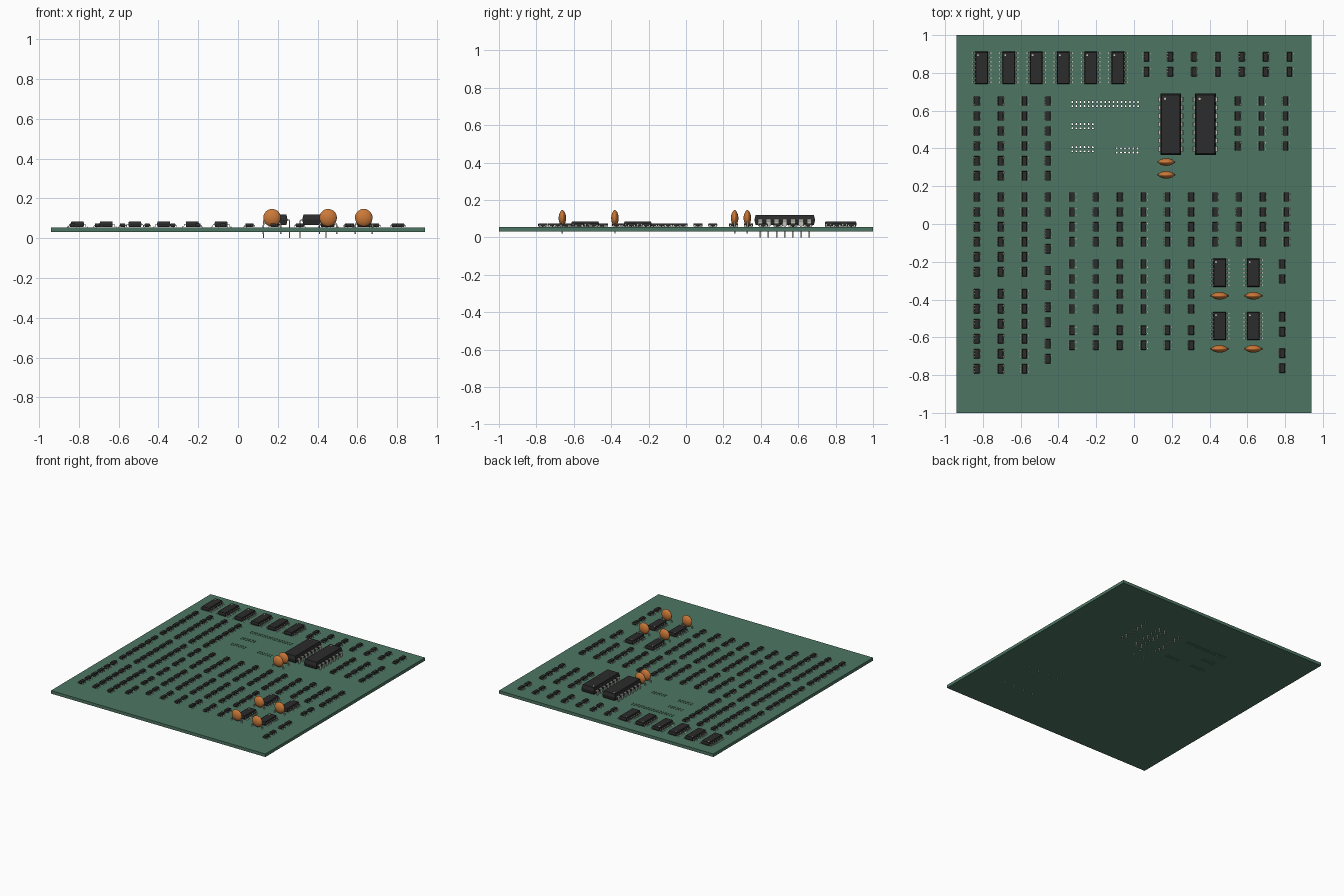
import bpy, bmesh, math
from mathutils import Vector, Matrix

if "Cube" in bpy.data.objects:
    bpy.data.objects.remove(bpy.data.objects["Cube"])

TOP, BOT = 0.055, 0.031      # circuit board surfaces
MM = 0.01717                 # one millimetre in model units


def material(name, rgb):
    m = bpy.data.materials.new(name)
    m.diffuse_color = (*rgb, 1)
    m.use_nodes = True
    m.node_tree.nodes["Principled BSDF"].inputs["Base Color"].default_value = m.diffuse_color
    return m


GREEN = material("board_green", (0.075, 0.18, 0.125))
BLACK = material("chip_black", (0.025, 0.025, 0.025))
METAL = material("lead_metal", (0.55, 0.55, 0.5))
ORANGE = material("capacitor_orange", (0.6, 0.19, 0.04))


def finish(bm, name, mats):
    bmesh.ops.recalc_face_normals(bm, faces=bm.faces)
    me = bpy.data.meshes.new(name)
    bm.to_mesh(me)
    bm.free()
    for m in mats:
        me.materials.append(m)
    return me


def place(me, name, x, y):
    ob = bpy.data.objects.new(name, me)
    ob.location = (x, y, 0)
    bpy.context.collection.objects.link(ob)
    return ob


def moulded_body(bm, w, l, z0, z1, draft):
    # chip body: widest at mid height, tapered above and below
    zm = (z0 + z1) / 2
    rings = []
    for z, d in ((z0, draft), (zm, 0), (z1, draft)):
        a, b = w / 2 - d, l / 2 - d
        rings.append([bm.verts.new((sx * a, sy * b, z))
                      for sx, sy in ((-1, -1), (1, -1), (1, 1), (-1, 1))])
    bm.faces.new(rings[0])
    bm.faces.new(rings[2])
    for r, s in zip(rings, rings[1:]):
        for i in range(4):
            bm.faces.new((r[i], r[(i + 1) % 4], s[(i + 1) % 4], s[i]))


def strip(bm, pts, thick, y, side, mat):
    # bent lead: pts are (x, z, width), swept in the xz plane
    rings = []
    for i, (x, z, w) in enumerate(pts):
        p, q = pts[max(i - 1, 0)], pts[min(i + 1, len(pts) - 1)]
        t = Vector((q[0] - p[0], q[1] - p[1])).normalized()
        n = Vector((-t.y, t.x)) * thick / 2
        rings.append([bm.verts.new((side * (x + s * n.x), y + v * w / 2, z + s * n.y))
                      for s, v in ((-1, -1), (1, -1), (1, 1), (-1, 1))])
    faces = [bm.faces.new(rings[0]), bm.faces.new(rings[-1])]
    for r, s in zip(rings, rings[1:]):
        for i in range(4):
            faces.append(bm.faces.new((r[i], r[(i + 1) % 4], s[(i + 1) % 4], s[i])))
    for f in faces:
        f.material_index = mat


def marker(bm, x, y, z, r):
    # shallow pin-one disc
    res = bmesh.ops.create_cone(bm, cap_ends=True, segments=12, radius1=r, radius2=r,
                                depth=0.001, matrix=Matrix.Translation((x, y, z)))
    for f in {f for v in res["verts"] for f in v.link_faces}:
        f.material_index = 1


def surface_chip(name, w, l, span, h, left, right, pitch, lead_w, dot):
    bm = bmesh.new()
    z0, z1 = TOP + 0.002, TOP + h
    moulded_body(bm, w, l, z0, z1, 0.1 * h)
    zm, a, b = (z0 + z1) / 2, w / 2, span / 2
    k = (b - a) * 0.35
    pts = [(a - 0.003, zm), (a + k, zm), (a + k * 1.5, TOP + 0.0015), (b, TOP + 0.0015)]
    for side, ys in ((-1, left), (1, right)):
        for y in ys:
            strip(bm, [(x, z, lead_w) for x, z in pts], 0.003, y * pitch, side, 1)
    if dot:
        marker(bm, -w * 0.28, l / 2 - 0.018, z1, 0.005)
    return finish(bm, name, [BLACK, METAL])


def centred(n):
    return [i - (n - 1) / 2 for i in range(n)]


so16 = surface_chip("wide_surface_chip", 3.9 * MM, 9.9 * MM, 6 * MM, 0.029,
                    centred(8), centred(8), 1.27 * MM, 0.0072, True)
so14 = surface_chip("surface_chip", 3.9 * MM, 8.65 * MM, 6 * MM, 0.029,
                    centred(7), centred(7), 1.27 * MM, 0.0072, True)
sot = surface_chip("tiny_chip", 1.6 * MM, 2.9 * MM, 2.6 * MM, 0.020,
                   (-1, 0, 1), (-1, 1), 0.95 * MM, 0.0068, False)

# through-hole chip with seven legs a side
bm = bmesh.new()
moulded_body(bm, 0.110, 0.324, 0.066, 0.120, 0.006)
for side in (-1, 1):
    for i in centred(7):
        strip(bm, [(0.050, 0.092, 0.026), (0.063, 0.092, 0.026), (0.0655, 0.088, 0.026),
                   (0.0655, 0.064, 0.026), (0.0655, 0.058, 0.009), (0.0655, 0.0, 0.008)],
              0.005, i * 2.54 * MM, side, 1)
marker(bm, -0.03, 0.135, 0.120, 0.006)
dip = finish(bm, "through_hole_chip", [BLACK, METAL])

# disc capacitor: lathed lens with two legs
bm = bmesh.new()
R, T, ZC, N = 0.044, 0.020, 0.103, 32
prof = [R * math.sin(a * math.pi / 16) for a in range(1, 9)]
half = [(r, T * max(0, 1 - (r / R) ** 2) ** 0.65) for r in prof]
loop = [(r, -t) for r, t in half] + [(r, t) for r, t in reversed(half[:-1])]
rings = [[bm.verts.new((r * math.cos(2 * math.pi * j / N), t,
                        ZC + r * math.sin(2 * math.pi * j / N))) for j in range(N)]
         for r, t in loop]
for r, s in zip(rings, rings[1:]):
    for j in range(N):
        bm.faces.new((r[j], r[(j + 1) % N], s[(j + 1) % N], s[j]))
for ring, y in ((rings[0], -T), (rings[-1], T)):
    tip = bm.verts.new((0, y, ZC))
    for j in range(N):
        bm.faces.new((ring[j], ring[(j + 1) % N], tip))
for f in bm.faces:
    f.smooth = True
for side in (-1, 1):
    strip(bm, [(0.026, 0.088, 0.007), (0.041, 0.072, 0.007), (0.0436, 0.064, 0.007),
               (0.0436, 0.022, 0.007)], 0.007, 0, side, 1)
cap = finish(bm, "disc_capacitor", [ORANGE, METAL])

# board with header holes cut through
bm = bmesh.new()
bmesh.ops.create_cube(bm, size=1, matrix=Matrix.Translation((0, 0, (TOP + BOT) / 2))
                      @ Matrix.Diagonal((1.88, 2.0, TOP - BOT, 1)))
board = place(finish(bm, "circuit_board", [GREEN]), "circuit_board", 0, 0)
bm = bmesh.new()
P = 1.27 * MM
for x0, y0, n in ((-0.327, 0.635, 17), (-0.327, 0.518, 6), (-0.327, 0.396, 6), (-0.091, 0.389, 6)):
    for i in range(n):
        for s in (-0.5, 0.5):
            bmesh.ops.create_cone(bm, cap_ends=True, segments=12, radius1=0.0052, radius2=0.0052,
                                  depth=0.1, matrix=Matrix.Translation((x0 + i * P, y0 + s * P, 0.043)))
cutter = place(finish(bm, "hole_cutter", [GREEN]), "hole_cutter", 0, 0)
cutter.hide_render = True
mod = board.modifiers.new("holes", "BOOLEAN")
mod.operation, mod.solver, mod.object = "DIFFERENCE", "EXACT", cutter
dg = bpy.context.evaluated_depsgraph_get()
board_mesh = bpy.data.meshes.new_from_object(board.evaluated_get(dg))
board.modifiers.clear()
board.data = board_mesh
bpy.data.objects.remove(cutter)


def grid(me, name, xs, ys):
    for x in xs:
        for y in ys:
            place(me, name, x, y)


def run(start, step, n):
    return [start + i * step for i in range(n)]


C, V = 0.1262, -0.0793       # column and row pitch of the tiny chips
# tiny chips: left columns, paired column, middle field, right groups
for y0 in (0.651, 0.143, -0.37):
    grid(sot, "tiny_chip", run(-0.832, C, 3), run(y0, V, 6))
grid(sot, "tiny_chip", [-0.456], run(0.651, V, 6))
for y0 in run(0.143, -0.1945, 5):
    grid(sot, "tiny_chip", [-0.456], run(y0, V, 2))
grid(sot, "tiny_chip", run(-0.328, C, 10), run(0.143, V, 4))
grid(sot, "tiny_chip", run(-0.328, C, 6), run(-0.212, V, 4))
grid(sot, "tiny_chip", run(-0.328, C, 6), run(-0.563, V, 2))
for y0 in (-0.212, -0.492, -0.685):
    grid(sot, "tiny_chip", [0.785], run(y0, V, 2))
grid(sot, "tiny_chip", run(0.066, C, 7), run(0.885, V, 2))
grid(sot, "tiny_chip", run(0.549, C, 3), run(0.651, V, 4))

# larger chips and capacitors
grid(so16, "wide_surface_chip", run(-0.807, 0.1444, 6), [0.827])
grid(so14, "surface_chip", (0.453, 0.632), (-0.258, -0.539))
grid(dip, "through_hole_chip", (0.194, 0.378), [0.528])
grid(cap, "disc_capacitor", (0.453, 0.632), (-0.38, -0.661))
grid(cap, "disc_capacitor", [0.171], (0.328, 0.26))
